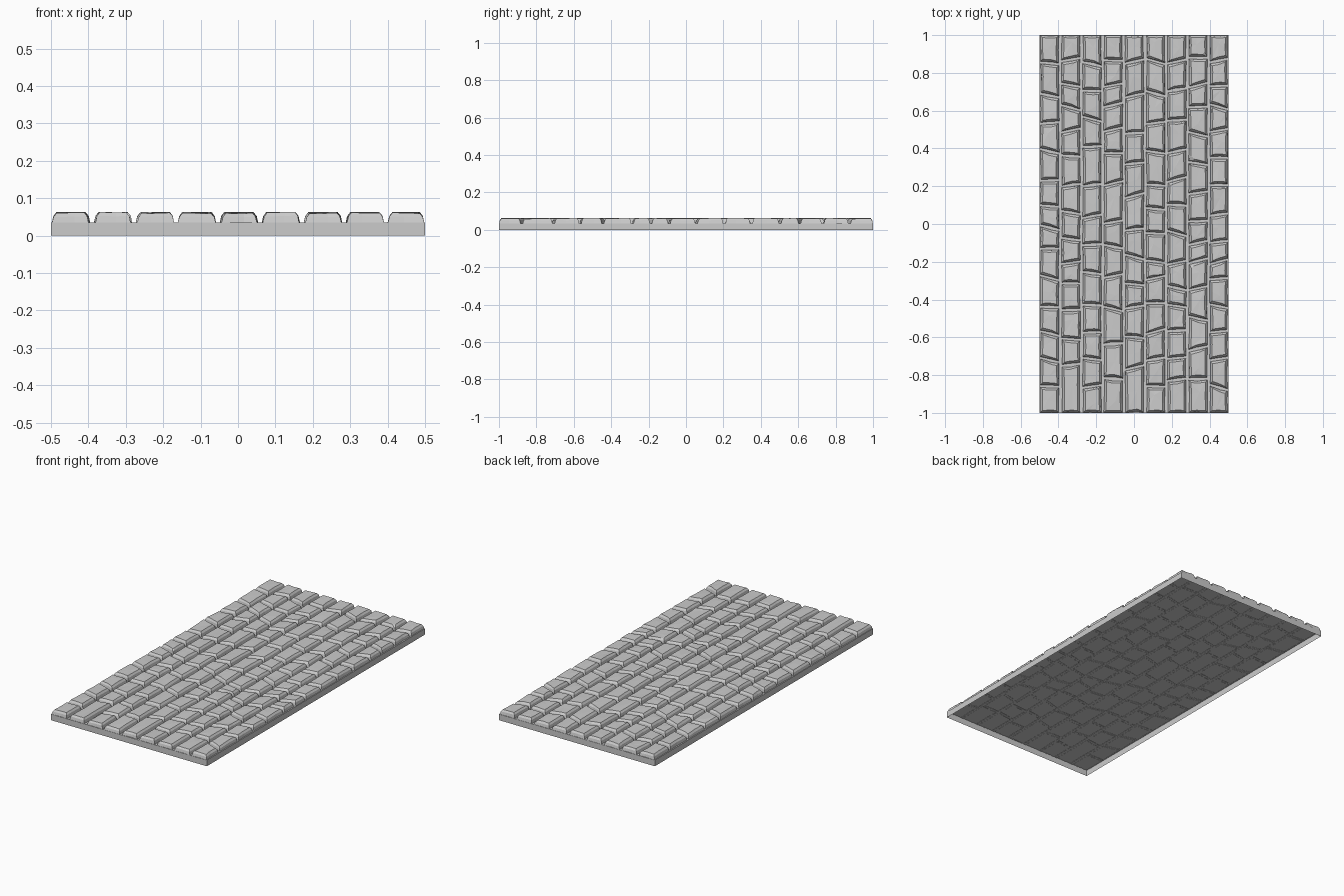
import bpy, bmesh, random
from mathutils import Vector

if "Cube" in bpy.data.objects:
    bpy.data.objects.remove(bpy.data.objects["Cube"])

random.seed(7)
BED = 0.035      # height of the mortar bed
TOP = 0.061      # height of the paving surface

# y positions of the joints in each of the nine columns of stones
JOINTS = [
    [.85, .68, .535, .385, .23, .095, -.02, -.13, -.285, -.44, -.58, -.72, -.86],
    [.87, .735, .615, .495, .36, .205, .06, -.08, -.205, -.315, -.455, -.61, -.745],
    [.845, .705, .555, .41, .205, .04, -.11, -.26, -.43, -.575, -.715, -.86],
    [.865, .735, .63, .5, .375, .215, .01, -.12, -.275, -.45, -.635, -.82],
    [.86, .68, .48, .32, .15, -.03, -.175, -.32, -.44, -.6, -.76],
    [.86, .69, .535, .38, .205, .08, -.05, -.2, -.285, -.42, -.57, -.715, -.86],
    [.86, .71, .55, .385, .235, .1, -.05, -.205, -.34, -.435, -.565, -.71, -.825],
    [.88, .735, .62, .475, .32, .165, .015, -.1, -.195, -.34, -.5, -.66, -.82],
    [.865, .73, .62, .495, .35, .205, .05, -.095, -.2, -.29, -.435, -.57, -.715, -.865],
]


def jit(a):
    return random.uniform(-a, a)


def add_stone(bm, x0, x1, front, back):
    """One bevelled stone; front/back give the joint y at its left and right ends."""
    corners = [Vector((x0 + abs(jit(.005)), front[0])), Vector((x1 - abs(jit(.005)), front[1])),
               Vector((x1 - abs(jit(.005)), back[1])), Vector((x0 + abs(jit(.005)), back[0]))]
    outline = []
    for i, c in enumerate(corners):
        n = corners[(i + 1) % 4]
        mid = c.lerp(n, .5 + jit(.15))
        mid = mid.lerp((corners[0] + corners[2]) / 2, random.uniform(0, .06))
        outline += [c, mid]
    centre = (corners[0] + corners[2]) / 2
    tilt = Vector((jit(.03), jit(.02)))
    rings, verts = [], []
    # wall foot, wall top, start of the top face
    for inset, z, zj in ((0, BED - .001, 0), (.004, TOP - .010, .001), (.012, TOP, .001)):
        ring = []
        for p in outline:
            d = p - centre
            q = Vector((p.x - (inset if d.x > .02 else -inset if d.x < -.02 else 0),
                        p.y - (inset if d.y > .02 else -inset if d.y < -.02 else 0)))
            h = z + jit(zj) + (tilt.dot(d) if zj else 0)
            ring.append(bm.verts.new((q.x, q.y, min(h, .063))))
        rings.append(ring)
        verts += ring
    faces = []
    for a, b in zip(rings, rings[1:]):
        for i in range(8):
            j = (i + 1) % 8
            faces.append(bm.faces.new((a[i], a[j], b[j], b[i])))
    # faceted top, meeting at an off-centre point
    mid = bm.verts.new((centre.x + jit(.015), centre.y + jit(.03), TOP + .0005 + jit(.001)))
    verts.append(mid)
    for i in range(8):
        faces.append(bm.faces.new((rings[2][i], rings[2][(i + 1) % 8], mid)))
    # chipped corner on some stones
    if random.random() < .35:
        k = random.randrange(4)
        c = corners[k]
        d = c - centre
        normal = Vector((1 if d.x > 0 else -1, 1 if d.y > 0 else -1, random.uniform(1.0, 2.5)))
        edges = list({e for f in faces for e in f.edges})
        cut = bmesh.ops.bisect_plane(bm, geom=verts + edges + faces,
                                     plane_co=(c.x, c.y, random.uniform(.042, .05)),
                                     plane_no=normal, clear_outer=True)
        rim = [e for e in cut["geom_cut"] if isinstance(e, bmesh.types.BMEdge)]
        if len(rim) > 2:
            bmesh.ops.holes_fill(bm, edges=rim, sides=0)


def finish(bm, name):
    mesh = bpy.data.meshes.new(name)
    bm.to_mesh(mesh)
    bm.free()
    bpy.context.collection.objects.link(bpy.data.objects.new(name, mesh))


# mortar bed: a tray open underneath
bm = bmesh.new()
bmesh.ops.create_cube(bm, size=1)
for v in bm.verts:
    v.co = (v.co.x, v.co.y * 2, BED * (v.co.z + .5))
bmesh.ops.delete(bm, geom=[f for f in bm.faces if f.normal.z < -.5], context='FACES_ONLY')
finish(bm, "mortar_bed")

# columns of paving stones
pitch = 1.01 / 9
for col, joints in enumerate(JOINTS):
    bm = bmesh.new()
    x0 = -.498 + col * pitch
    x1 = min(x0 + pitch - .009, .498)
    # every joint is slightly slanted and shared by its two neighbours
    lines = [(1.005, 1.005)]
    for y in joints:
        s = jit(.014)
        lines.append((y - s, y + s))
    lines.append((-1.005, -1.005))
    for back, front in zip(lines, lines[1:]):
        add_stone(bm, x0, x1, [y + .006 for y in front], [y - .006 for y in back])
    finish(bm, f"stone_column_{col + 1}")
